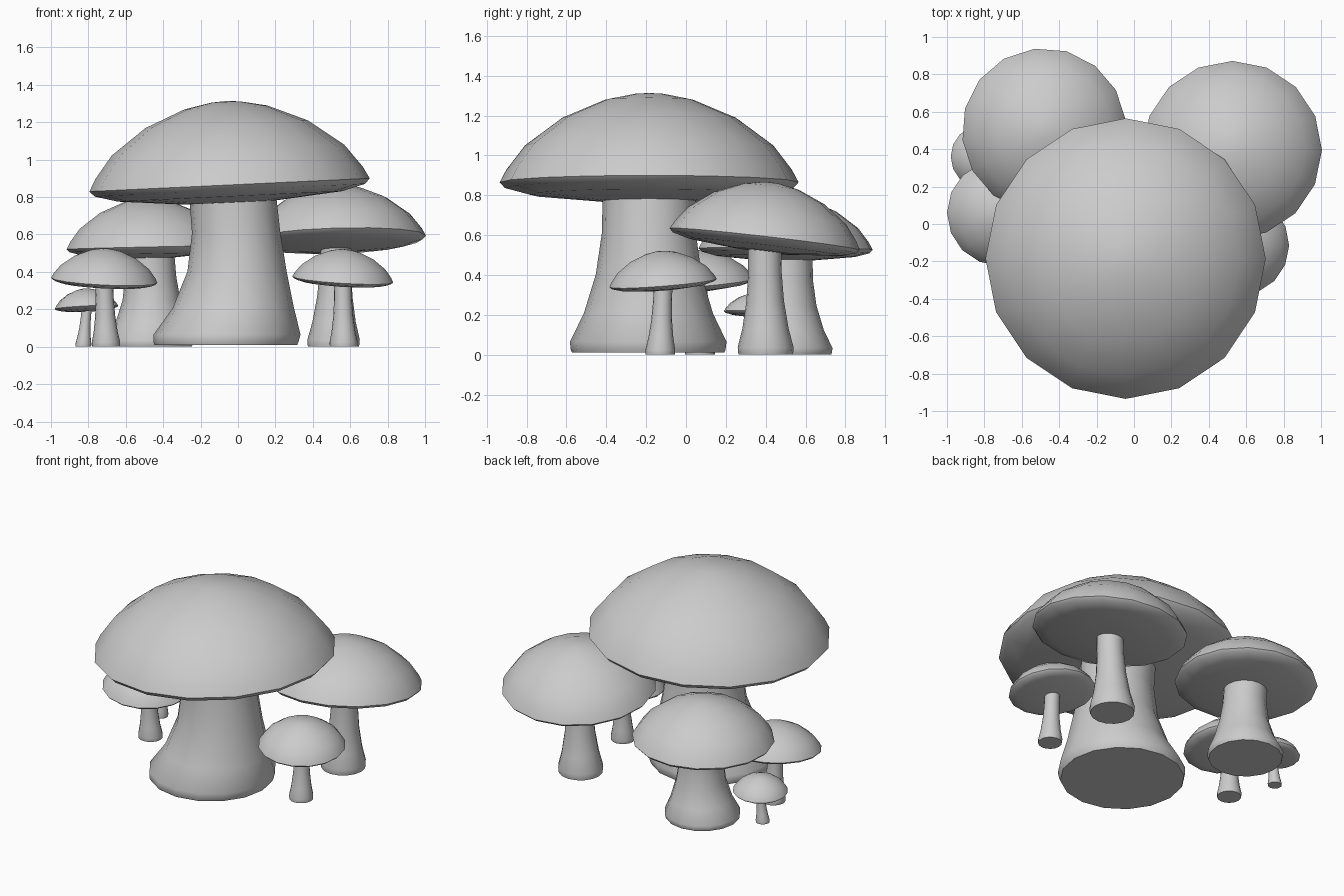
import bpy, bmesh
from math import sin, cos, pi, atan

if "Cube" in bpy.data.objects:
    bpy.data.objects.remove(bpy.data.objects["Cube"])

SIDES = 16
# cap half-profile (radius, height above rim) for a unit-radius cap, apex to underside
CAP = [(0.10, .592), (.295, .553), (.58, .433), (.83, .248), (.955, .085),
       (1.0, .0), (.965, -.038), (.80, -.082), (.33, -.125)]
# stem profile: (height fraction, flare amount, sideways bend amount)
STEM = [(0, .93, 0), (.02, .97, 0), (.07, 1, .1), (.25, .57, .7), (.5, .2, 1),
        (.76, .02, .8), (1, 0, .35)]


def skin(name, rings, top=None, bottom=None):
    """Skin horizontal rings (x, y, z, r); close ends with a flat face or a point."""
    bm = bmesh.new()
    loops = [[bm.verts.new((x + r * sin(2 * pi * i / SIDES),
                            y + r * cos(2 * pi * i / SIDES), z))
              for i in range(SIDES)] for x, y, z, r in rings]
    for a, b in zip(loops, loops[1:]):
        for i in range(SIDES):
            j = (i + 1) % SIDES
            bm.faces.new((a[i], a[j], b[j], b[i]))
    for loop, tip in ((loops[0], top), (loops[-1], bottom)):
        if tip is None:
            bm.faces.new(loop)
        else:
            v = bm.verts.new((0, 0, tip))
            for i in range(SIDES):
                bm.faces.new((loop[i], loop[(i + 1) % SIDES], v))
    bmesh.ops.recalc_face_normals(bm, faces=bm.faces)
    me = bpy.data.meshes.new(name)
    bm.to_mesh(me)
    bm.free()
    ob = bpy.data.objects.new(name, me)
    bpy.context.collection.objects.link(ob)
    bpy.ops.object.select_all(action='DESELECT')
    ob.select_set(True)
    bpy.context.view_layer.objects.active = ob
    bpy.ops.object.shade_smooth_by_angle(angle=1.0)
    return ob


def mushroom(name, centre, r, slope, base, r_base, r_top, bend=0, turn=0, z0=0):
    # tilted domed cap
    cap = skin(name + "_cap", [(0, 0, h * r, q * r) for q, h in CAP],
               top=.598 * r, bottom=-.128 * r)
    cap.location = centre
    cap.rotation_euler = (atan(slope[1]), -atan(slope[0]), turn)
    # flared stem leaning from its base to the cap
    rings = []
    for t, f, b in STEM:
        rings.append((base[0] + (centre[0] - base[0]) * t + bend * b,
                      base[1] + (centre[1] - base[1]) * t,
                      z0 + (centre[2] - .09 * r - z0) * t,
                      r_top + (r_base - r_top) * f))
    skin(name + "_stem", rings)


mushroom("large", (-.045, -.185, .865), .75, (.047, 0), (-.065, -.19), .393, .233, .05, z0=.01)
mushroom("back_right", (.525, .395, .58), .48, (.03, -.115), (.51, .40), .14, .083)
mushroom("back_left", (-.48, .50, .53), .44, (.02, -.01), (-.475, .50), .235, .135, .015, .12)
mushroom("front_right", (.56, -.115, .36), .27, (-.06, .08), (.565, -.13), .075, .047)
mushroom("front_left", (-.715, .06, .355), .285, (-.05, .09), (-.705, .07), .076, .048)
mushroom("tiny", (-.81, .36, .21), .17, (.05, -.05), (-.828, .36), .043, .027)
